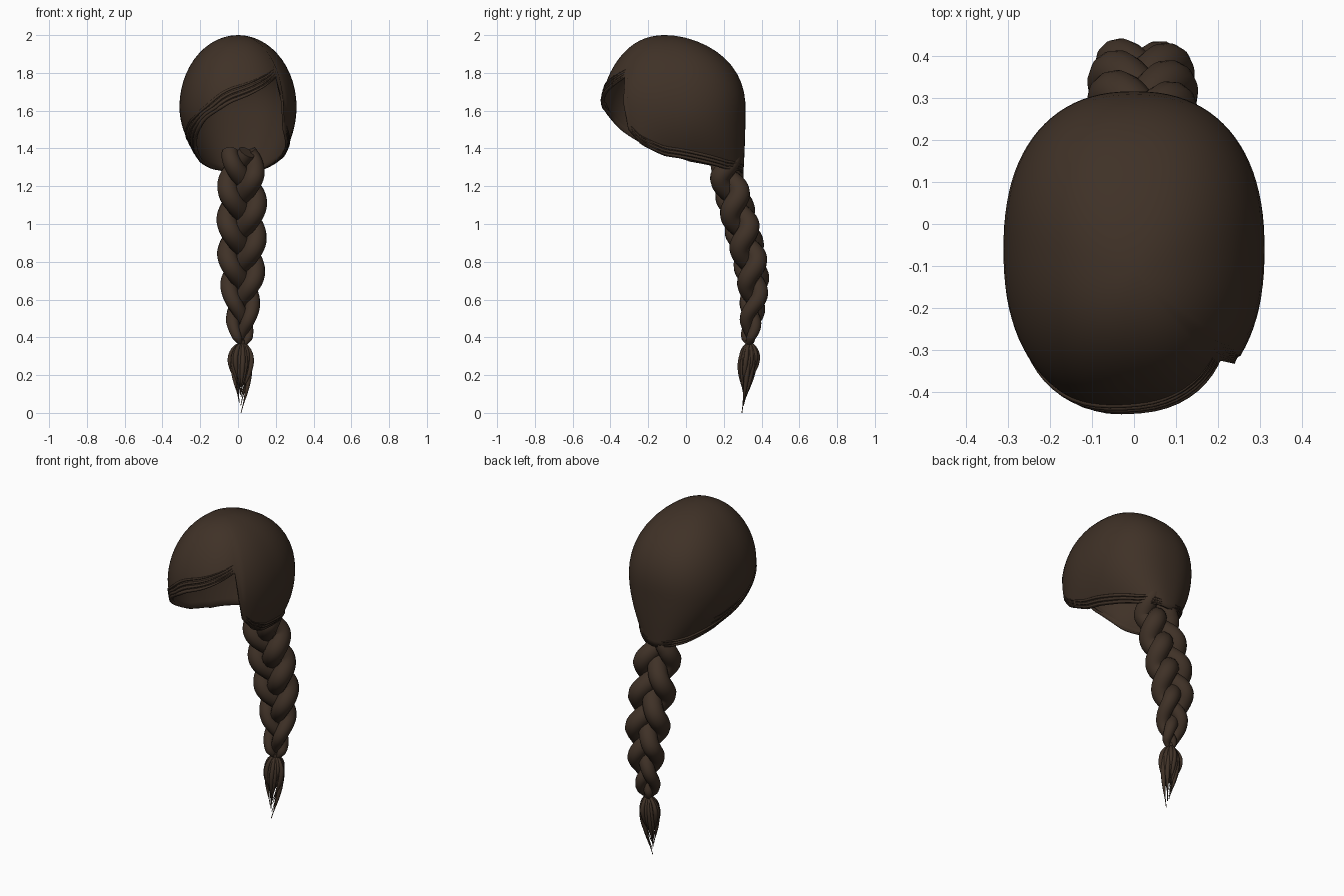
import bpy, bmesh, math, random
from mathutils import Vector

random.seed(4)
if "Cube" in bpy.data.objects:
    bpy.data.objects.remove(bpy.data.objects["Cube"])

hair = bpy.data.materials.new("dark_brown_hair")
hair.use_nodes = True
COLOUR = (0.05, 0.031, 0.02, 1)
hair.diffuse_color = COLOUR
hair.node_tree.nodes["Principled BSDF"].inputs["Base Color"].default_value = COLOUR


def lookup(table, key):
    """Linear interpolation of the rows of a table by their first entry."""
    for low, high in zip(table, table[1:]):
        if key <= high[0]:
            f = max(0, (key - low[0]) / (high[0] - low[0]))
            return [a + (b - a) * f for a, b in zip(low[1:], high[1:])]
    return list(table[-1][1:])


def finish(obj, angle=50):
    bpy.ops.object.select_all(action="DESELECT")
    obj.select_set(True)
    bpy.context.view_layer.objects.active = obj
    if obj.type == "CURVE":
        bpy.ops.object.convert(target="MESH")
        obj = bpy.context.object
    bpy.ops.object.shade_smooth_by_angle(angle=math.radians(angle))


def locks(name, paths, sides=2):
    """Tubes along lists of (point, radius)."""
    curve = bpy.data.curves.new(name, "CURVE")
    curve.dimensions = "3D"
    curve.bevel_depth = 1
    curve.bevel_resolution = sides
    curve.use_fill_caps = True
    for path in paths:
        spline = curve.splines.new("POLY")
        spline.points.add(len(path) - 1)
        for point, (co, radius) in zip(spline.points, path):
            point.co = (*co, 1)
            point.radius = radius
    curve.materials.append(hair)
    obj = bpy.data.objects.new(name, curve)
    bpy.context.collection.objects.link(obj)
    finish(obj)


# Hairline: angle around the head, height, inward pull of x
HAIRLINE = [(-270, 1.27, .6), (-225, 1.29, .58), (-190, 1.33, .64), (-170, 1.38, .72),
            (-150, 1.45, .82), (-135, 1.5, .9), (-120, 1.56, 1), (-90, 1.66, 1),
            (-60, 1.74, 1), (-46, 1.78, 1), (-38, 1.5, .97), (-25, 1.42, .92),
            (-6, 1.36, .78), (15, 1.33, .68), (45, 1.29, .6), (90, 1.27, .6)]
MID, RISE, DEPTH, WIDTH = 1.62, .38, -.06, .31


def power(v):
    return math.copysign(abs(v) ** .86, v)


def scalp(angle, t):
    """Point on the cap, t running from crown to hairline."""
    rim, pull = lookup(HAIRLINE, angle)
    a = math.radians(angle)
    ex = WIDTH * power(math.cos(a))
    ey = (.385 if math.sin(a) < 0 else .375) * power(math.sin(a))
    split = 1 / (1 + max(0, MID - rim) / RISE)
    if t <= split:
        sweep = math.acos(max(0, rim - MID) / RISE)
        theta = sweep * t / split
        up = math.cos(theta)
        return Vector((ex * math.sin(theta), DEPTH + ey * math.sin(theta) - .05 * up ** 4,
                       MID + RISE * up))
    u = (t - split) / (1 - split)
    start = Vector((ex, DEPTH + ey, MID))
    bend = Vector((ex, DEPTH + ey, (MID + rim) / 2))
    end = Vector((ex * pull, DEPTH + ey * .97, rim))
    return start * (1 - u) ** 2 + bend * 2 * u * (1 - u) + end * u * u


# Swept cap of hair with a side parting notch
bm = bmesh.new()
ROWS, STEP = 22, 4
columns = [[bm.verts.new(scalp(angle, r / ROWS)) for r in range(ROWS + 1)]
           for angle in range(-270, 90, STEP)]
for left, right in zip(columns, columns[1:] + columns[:1]):
    for r in range(ROWS):
        bm.faces.new((left[r], left[r + 1], right[r + 1], right[r]))
bmesh.ops.remove_doubles(bm, verts=bm.verts, dist=.0005)
bmesh.ops.recalc_face_normals(bm, faces=bm.faces)
mesh = bpy.data.meshes.new("hair_cap")
bm.to_mesh(mesh)
bm.free()
mesh.materials.append(hair)
cap = bpy.data.objects.new("hair_cap", mesh)
bpy.context.collection.objects.link(cap)
shell = cap.modifiers.new("thickness", "SOLIDIFY")
shell.thickness = .012
shell.offset = -1
finish(cap)


# Thin raised locks that follow the hairline
def edge_lock(first, last, t0, t1, radius, count=30):
    path = []
    for i in range(count + 1):
        f = i / count
        co = scalp(first + (last - first) * f, t0 + (t1 - t0) * f)
        path.append((co, radius * (.25 + math.sin(math.pi * f))))
    return path


locks("fringe_locks", [edge_lock(-48, -200, .99 - .035 * k, .99 - .05 * k, .009 - .001 * k)
                       for k in range(4)])
locks("side_locks", [edge_lock(first, last, .98 - .03 * k, .99 - .02 * k, .007)
                     for first, last in ((-34, 80), (-165, -260)) for k in range(3)])

# Three strand braid: height, centre depth, thickness
SPINE = [(.36, .335, .16), (.4, .335, .45), (.48, .345, .62), (.6, .357, .76), (.7, .355, .9),
         (.85, .33, .98), (1, .29, 1), (1.15, .25, 1), (1.25, .215, .95), (1.38, .215, .8)]
TOP, TIE, PERIOD = 1.38, .36, .55


def strand(k, count=110):
    path = []
    for i in range(count + 1):
        z = TOP + (TIE - TOP) * i / count
        y, size = lookup(SPINE, z)
        a = math.tau * ((TOP - z) / PERIOD + k / 3) + .6
        co = (.02 + .078 * size * math.sin(a), y + .042 * size * math.sin(2 * a), z)
        path.append((co, .056 * size))
    return path


locks("braid_strands", [strand(k) for k in range(3)], 4)

# Hair tie
locks("braid_tie", [[((.02, .335, .385), .02), ((.02, .335, .345), .02)]], 3)


# Loose tuft below the tie
def tuft_lock(k, total, count=14):
    a = math.tau * k / total
    out = random.uniform(.035, .055)
    tip = 0 if k == 0 else random.uniform(.03, .17)
    path = []
    for i in range(count + 1):
        f = i / count
        spread = out * math.sin(math.pi * f ** .7) + .006
        z = .37 + (tip - .37) * f
        co = (.02 - .01 * f + spread * math.cos(a),
              .335 - .13 * max(0, .3 - z) + spread * .8 * math.sin(a), z)
        path.append((co, .002 + .012 * math.sin(math.pi * min(1, f + .12))))
    return path


locks("braid_tuft", [tuft_lock(k, 18) for k in range(18)])
